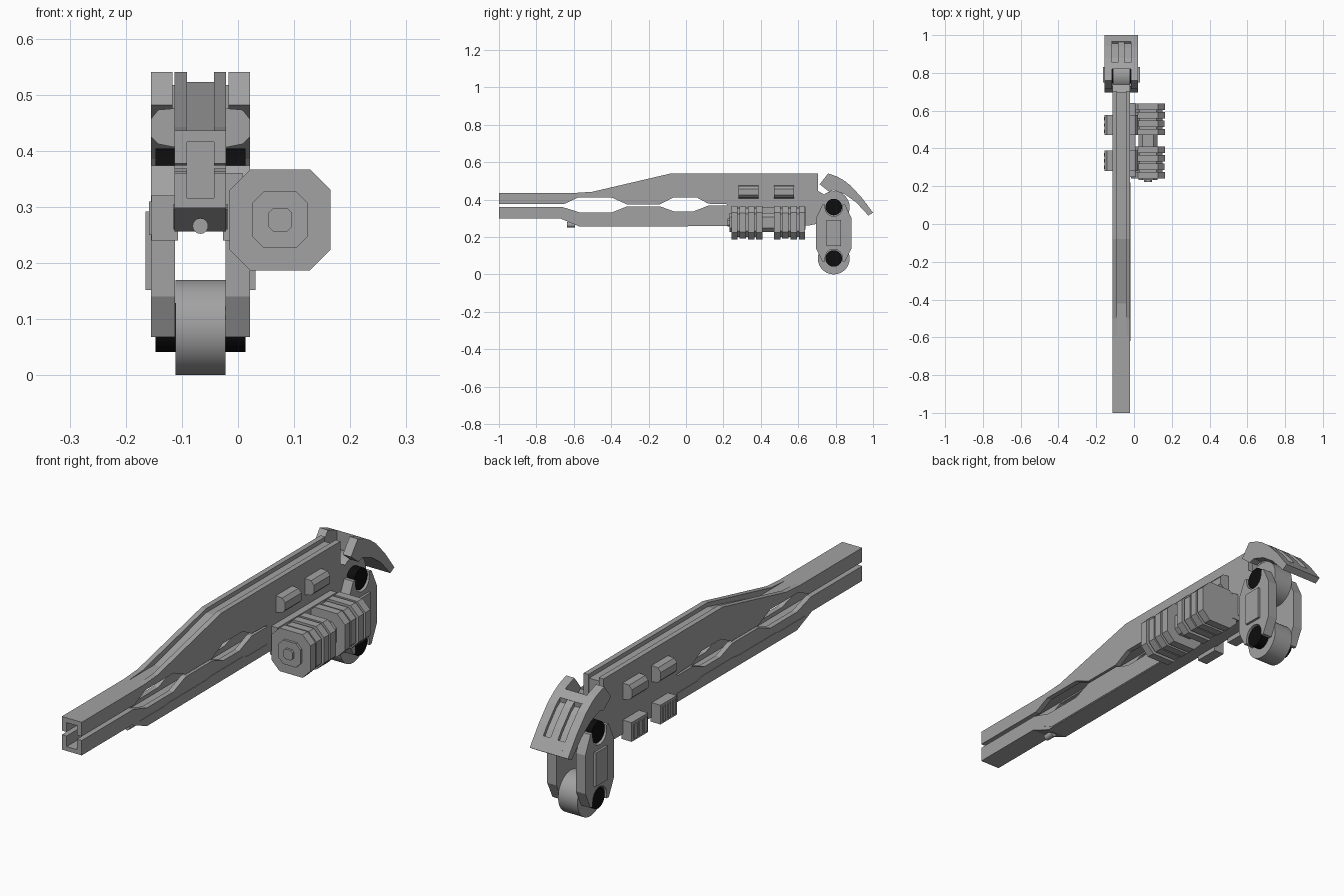
import bpy, bmesh, math
from mathutils import Matrix

if "Cube" in bpy.data.objects:
    bpy.data.objects.remove(bpy.data.objects["Cube"])

CX = -0.067          # centre plane of the barrel
HW = 0.046           # half width of the barrel
CORE = 0.024         # half width of the inner channel


def material(name, v):
    m = bpy.data.materials.new(name)
    m.diffuse_color = (v, v, v, 1)
    m.use_nodes = True
    m.node_tree.nodes["Principled BSDF"].inputs["Base Color"].default_value = m.diffuse_color
    return m


GREY = material("grey metal", 0.36)
BLACK = material("black rubber", 0.004)


def finish(name, bm, mat):
    bmesh.ops.recalc_face_normals(bm, faces=bm.faces[:])
    me = bpy.data.meshes.new(name)
    bm.to_mesh(me)
    bm.free()
    me.materials.append(mat)
    ob = bpy.data.objects.new(name, me)
    bpy.context.collection.objects.link(ob)
    return ob


def extrude(name, pts, d, mat):
    bm = bmesh.new()
    f = bm.faces.new([bm.verts.new(p) for p in pts])
    r = bmesh.ops.extrude_face_region(bm, geom=[f])
    vs = [v for v in r["geom"] if isinstance(v, bmesh.types.BMVert)]
    bmesh.ops.translate(bm, verts=vs, vec=d)
    return finish(name, bm, mat)


def side_prism(name, prof, x0, x1, mat=GREY):
    """Side profile of (y, z) pushed along x."""
    return extrude(name, [(x0, y, z) for y, z in prof], (x1 - x0, 0, 0), mat)


def front_prism(name, prof, y0, y1, mat=GREY):
    """Front profile of (x, z) pushed along y."""
    return extrude(name, [(x, y0, z) for x, z in prof], (0, y1 - y0, 0), mat)


def pair(name, prof, a, b):
    """Two mirrored side prisms, a..b away from the centre plane."""
    side_prism(name + "_left", prof, CX - b, CX - a)
    side_prism(name + "_right", prof, CX + a, CX + b)


def rect(y0, y1, z0, z1):
    return [(y0, z0), (y1, z0), (y1, z1), (y0, z1)]


def cylinder(name, y, z, r, half, mat, axis="X", x=CX, n=40):
    bm = bmesh.new()
    bmesh.ops.create_cone(bm, cap_ends=True, segments=n, radius1=r, radius2=r, depth=2 * half)
    rot = Matrix.Rotation(math.pi / 2, 4, "Y" if axis == "X" else "X")
    bmesh.ops.transform(bm, matrix=Matrix.Translation((x, y, z)) @ rot, verts=bm.verts[:])
    for f in bm.faces:
        f.smooth = len(f.verts) == 4
    for e in bm.edges:
        e.smooth = all(f.smooth for f in e.link_faces)
    return finish(name, bm, mat)


# Upper rail: two side walls with wavy lower edges, and a lower core between
upper_wave = [(0.22, 0.375), (0.12, 0.378), (0.06, 0.41), (-0.07, 0.41), (-0.14, 0.374),
              (-0.315, 0.374), (-0.395, 0.41), (-0.58, 0.41), (-0.65, 0.377), (-1, 0.377)]
pair("upper_wall", upper_wave + [(-1, 0.436), (-0.59, 0.436), (-0.5, 0.442), (-0.08, 0.54),
                                 (0.705, 0.54), (0.705, 0.375)], CORE, HW)
side_prism("upper_core", [(-1, 0.416), (-1, 0.436), (-0.42, 0.436), (-0.08, 0.523),
                          (0.7, 0.523), (0.7, 0.416)], CX - CORE, CX + CORE)

# Lower rail
lower_wave = [(-1, 0.36), (-0.66, 0.36), (-0.57, 0.332), (-0.395, 0.332), (-0.315, 0.364),
              (-0.14, 0.364), (-0.065, 0.337), (0.04, 0.337), (0.12, 0.368), (0.22, 0.368)]
pair("lower_wall", lower_wave + [(0.22, 0.258), (-0.57, 0.256), (-0.67, 0.298), (-1, 0.298)], CORE, HW)
side_prism("lower_core", [(-1, 0.316), (0.22, 0.316), (0.22, 0.258), (-0.57, 0.256),
                          (-0.67, 0.298), (-1, 0.298)], CX - CORE, CX + CORE)
pair("lower_trim", [(-0.62, 0.296), (-0.45, 0.296), (-0.43, 0.3), (-0.18, 0.3), (-0.15, 0.305),
                    (0.06, 0.305), (0.09, 0.296), (0.22, 0.296), (0.22, 0.262), (-0.55, 0.26)],
     HW, HW + 0.002)
cylinder("front_peg", -0.615, 0.266, 0.014, 0.022, GREY, "Y", n=16)

# Rear receiver, closing the channel
side_prism("receiver", [(0.22, 0.258), (0.66, 0.262), (0.72, 0.275), (0.75, 0.3), (0.75, 0.42),
                        (0.7, 0.45), (0.7, 0.5), (0.22, 0.5)], CX - HW, CX + HW)

# Side lugs and clamp boxes
for i, y in enumerate((0.28, 0.47)):
    for s, side in ((-1, "left"), (1, "right")):
        lug = [(0.04, 0.405), (0.075, 0.412), (0.088, 0.425), (0.088, 0.457), (0.075, 0.473), (0.04, 0.476)]
        front_prism(f"lug_{side}_{i}", [(CX + s * a, z) for a, z in lug], y, y + 0.108)
    front_prism(f"clamp_{i}", [(CX - 0.087, 0.24), (CX - 0.04, 0.24), (CX - 0.04, 0.32), (CX - 0.087, 0.32)],
                y, y + 0.108)
    for k in range(3):
        yy = y + 0.012 + k * 0.033
        side_prism(f"clamp_rib_{i}_{k}", rect(yy, yy + 0.018, 0.25, 0.31), CX - 0.092, CX - 0.086)


# Octagonal canister stack on the right
def octagon(h):
    c = h * 0.59
    return [(0.075 + a, 0.277 + b) for a, b in
            ((c, h), (h, c), (h, -c), (c, -h), (-c, -h), (-h, -c), (-h, c), (-c, h))]


front_prism("canister_core", octagon(0.05), 0.232, 0.63)
front_prism("canister_tip", octagon(0.021), 0.222, 0.24)
for c, y in enumerate((0.242, 0.47)):
    front_prism(f"canister_body_{c}", octagon(0.076), y + 0.005, y + 0.16)
    for k in range(4):
        yy = y + k * 0.0445
        front_prism(f"canister_ring_{c}_{k}", octagon(0.09 if k != 1 else 0.086), yy, yy + 0.034)
side_prism("canister_mount", rect(0.25, 0.64, 0.24, 0.36), CX + 0.04, CX + 0.075)

# Two rollers with black hubs
WY, LOW, HIGH = 0.79, 0.085, 0.36
for name, z in (("lower", LOW), ("upper", HIGH)):
    cylinder(name + "_roller", WY, z, 0.085, 0.0445, GREY)
    cylinder(name + "_hub", WY, z, 0.044, 0.08, BLACK)

# Side links, notched round both hubs, with a raised panel
R = 0.046
arc = [math.radians(a) for a in range(0, 181, 20)]
link = [(WY + 0.06, 0.068), (WY + R, 0.068)]
link += [(WY + R * math.cos(a), LOW + 0.004 + R * math.sin(a)) for a in arc]
link += [(WY - R, 0.068), (WY - 0.06, 0.068), (WY - 0.095, 0.14), (WY - 0.095, 0.3), (WY - 0.06, 0.374)]
link += [(WY - R, 0.374)] + [(WY - R * math.cos(a), HIGH - 0.004 - R * math.sin(a)) for a in arc]
link += [(WY + R, 0.374), (WY + 0.06, 0.374), (WY + 0.095, 0.3), (WY + 0.095, 0.14)]
pair("link", link, 0.045, 0.088)
pair("link_panel", rect(0.75, 0.83, 0.152, 0.292), 0.085, 0.098)

# Curved rear hood: side bars, centre bar, recessed floor and end lip
outer = [(0.76, 0.54), (0.81, 0.522), (0.84, 0.505), (0.88, 0.475), (0.94, 0.41), (1.0, 0.33)]
inner = [(0.975, 0.315), (0.91, 0.385), (0.85, 0.428), (0.79, 0.45), (0.765, 0.442), (0.715, 0.482)]
pair("hood_bar", outer + inner, 0.05, 0.088)
side_prism("hood_centre", outer[2:] + inner[:3], CX - 0.017, CX + 0.017)
side_prism("hood_floor", [(0.84, 0.485), (0.88, 0.457), (0.935, 0.395), (0.985, 0.325)] + inner[:3],
           CX - 0.052, CX + 0.052)
side_prism("hood_lip", [(0.965, 0.377), (1.0, 0.33), (0.975, 0.315), (0.94, 0.355)], CX - 0.052, CX + 0.052)
side_prism("hood_bridge", [(0.82, 0.517), (0.855, 0.495), (0.85, 0.428), (0.82, 0.44)], CX - 0.052, CX + 0.052)
